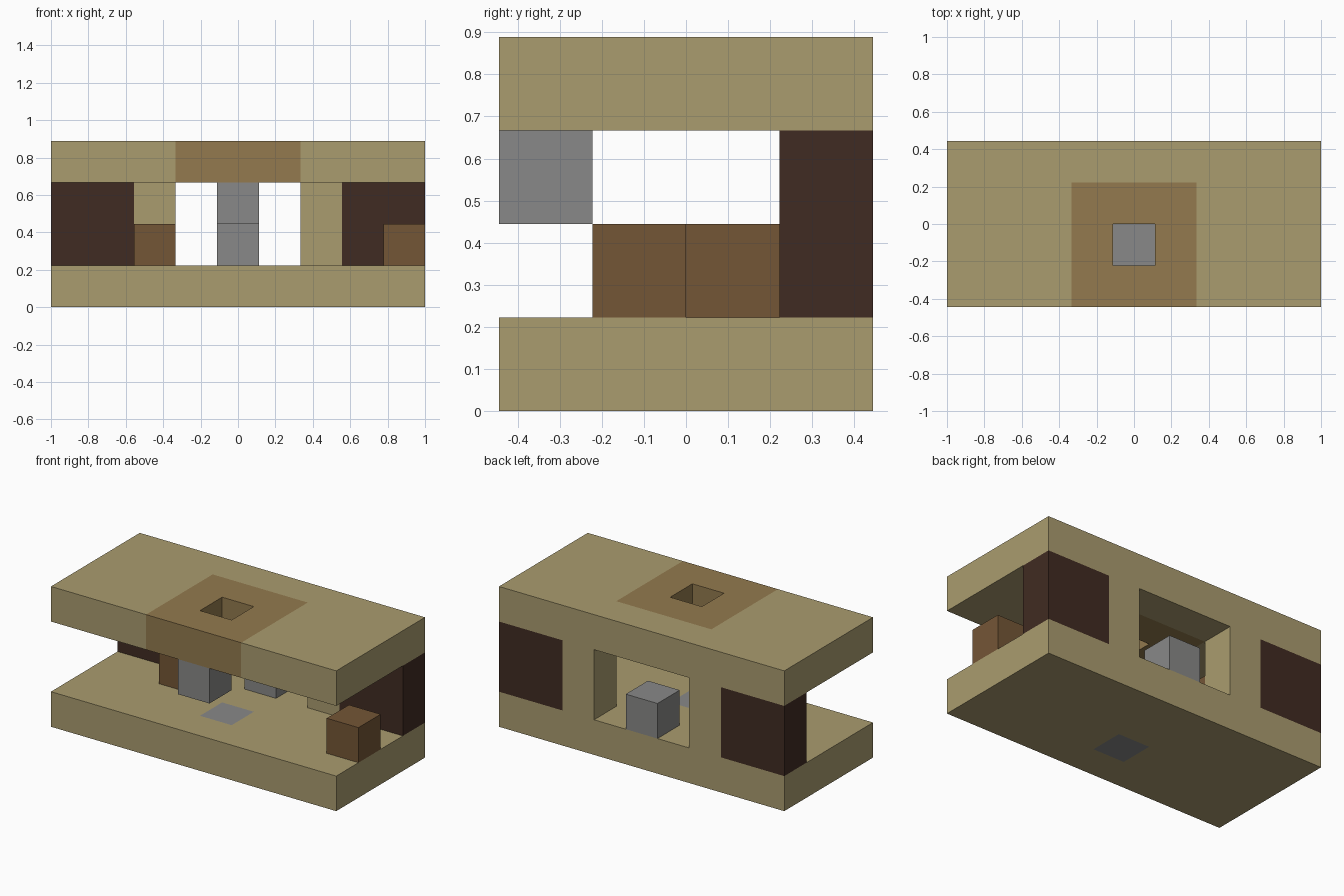
import bpy
import bmesh
from mathutils import Vector

if "Cube" in bpy.data.objects:
    bpy.data.objects.remove(bpy.data.objects["Cube"], do_unlink=True)

NX, NY = 9, 4          # blocks along x and y
S = 2 / NX             # block size


def material(name, rgb):
    linear = [((c / 255 + 0.055) / 1.055) ** 2.4 for c in rgb]
    mat = bpy.data.materials.new(name)
    mat.use_nodes = True
    mat.diffuse_color = (*linear, 1)
    mat.node_tree.nodes["Principled BSDF"].inputs["Base Color"].default_value = (*linear, 1)
    return mat


sand = material("sand", (170, 156, 111))
tan = material("tan_brown", (147, 122, 78))
wood = material("wood_brown", (116, 86, 54))
dark = material("dark_brown", (64, 43, 34))
grey = material("grey", (137, 137, 136))


def cells(xs, ys, zs):
    return {(x, y, z) for x in xs for y in ys for z in zs}


def blocks(name, filled, mat, accent=None, accent_cells=()):
    """Outer skin of a set of blocks; accent blocks take the second colour."""
    bm = bmesh.new()
    for cell in sorted(filled):
        centre = Vector((cell[0] - NX / 2 + 0.5, cell[1] - NY / 2 + 0.5, cell[2] + 0.5))
        for axis in range(3):
            for sign in (-1, 1):
                n, u = Vector(), Vector()
                n[axis], u[(axis + 1) % 3] = sign, 1
                if tuple(int(c + d) for c, d in zip(cell, n)) in filled:
                    continue
                v = n.cross(u)
                corners = (-u - v, u - v, u + v, v - u)
                face = bm.faces.new([bm.verts.new((centre + (n + c) / 2) * S) for c in corners])
                face.material_index = int(cell in accent_cells)
    bmesh.ops.remove_doubles(bm, verts=bm.verts, dist=S / 100)
    mesh = bpy.data.meshes.new(name)
    bm.to_mesh(mesh)
    bm.free()
    for m in (mat, accent):
        if m:
            mesh.materials.append(m)
    obj = bpy.data.objects.new(name, mesh)
    bpy.context.collection.objects.link(obj)
    return obj


MID = NX // 2
shaft = (MID, 1)

# Floor slab with one grey block under the shaft
blocks("floor_slab", cells(range(NX), range(NY), [0]), sand, grey, {(*shaft, 0)})

# Roof slab with a tan surround and an open shaft
blocks("roof_slab", cells(range(NX), range(NY), [3]) - {(*shaft, 3)}, sand,
       tan, cells(range(MID - 1, MID + 2), range(3), [3]))

# Back wall: dark corners and sand pillars beside the window
for side, sign in (("left", 1), ("right", -1)):
    blocks(side + "_corner_wall", cells([MID + sign * 3, MID + sign * 4], [3], [1, 2]), dark)
    blocks(side + "_pillar", cells([MID + sign * 2], [3], [1, 2]), sand)

# Loose single blocks
blocks("left_wood_block", {(8, 1, 1)}, wood)
blocks("right_wood_block", {(2, 2, 1)}, wood)
blocks("window_grey_block", {(MID, 3, 1)}, grey)
blocks("hanging_grey_block", {(MID, 0, 2)}, grey)
